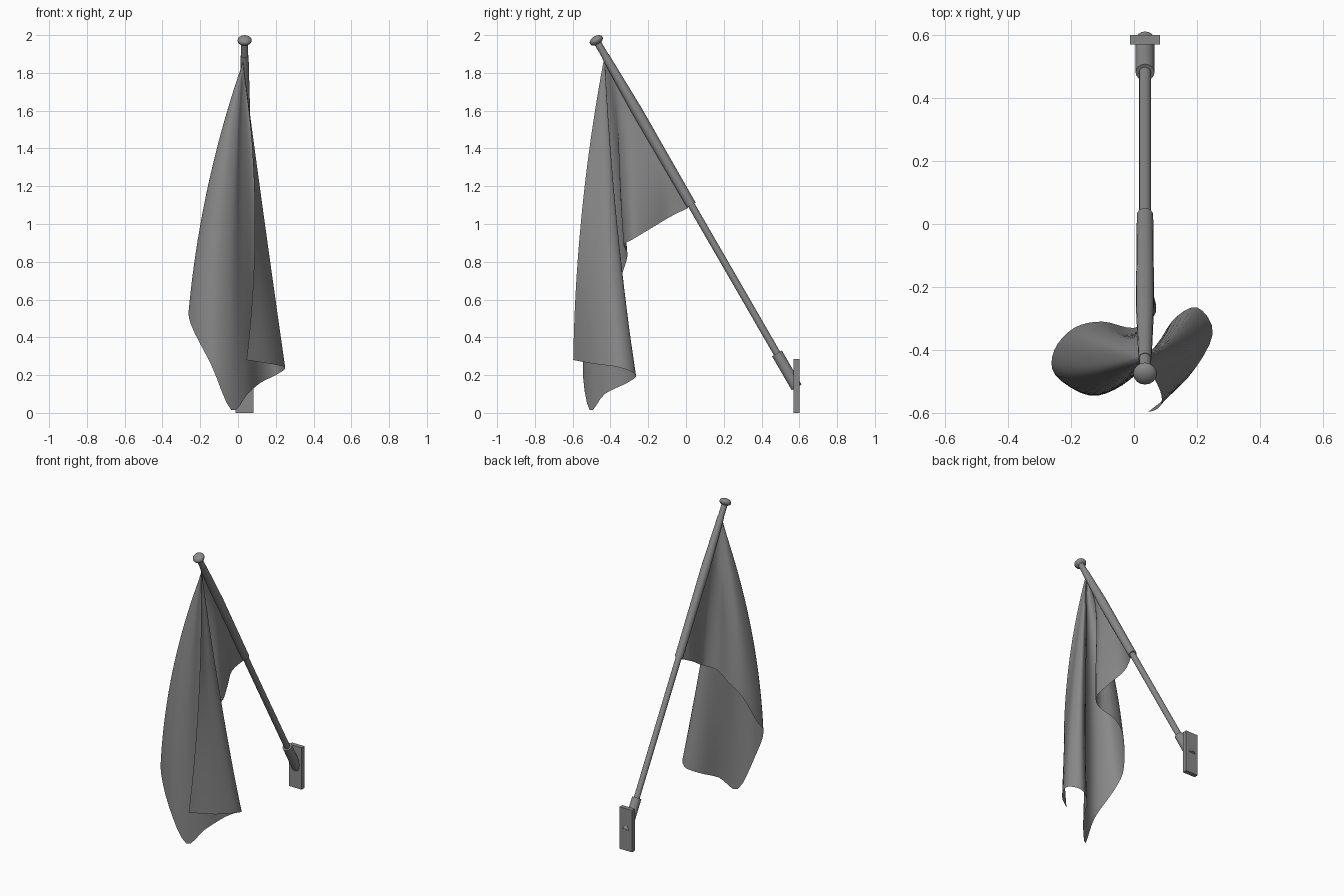
import bpy
import bmesh
import math
from mathutils import Vector

cube = bpy.data.objects.get("Cube")
if cube:
    bpy.data.objects.remove(cube, do_unlink=True)

grey = bpy.data.materials.new("mid_grey")
grey.use_nodes = True
grey.diffuse_color = (0.25, 0.25, 0.25, 1)
grey.node_tree.nodes["Principled BSDF"].inputs["Base Color"].default_value = grey.diffuse_color

POLE_X = 0.035
TOP = Vector((POLE_X, -0.475, 1.972))
AXIS = Vector((0, 0.5, -math.sqrt(0.75)))


def on_pole(z):
    """Point on the pole axis at a height."""
    return TOP + AXIS * ((z - TOP.z) / AXIS.z)


def finish(obj, name, angle=40):
    obj.name = name
    obj.data.name = name
    obj.data.materials.clear()
    obj.data.materials.append(grey)
    bpy.ops.object.select_all(action="DESELECT")
    obj.select_set(True)
    bpy.context.view_layer.objects.active = obj
    bpy.ops.object.shade_smooth_by_angle(angle=math.radians(angle))
    return obj


def rod(name, z_low, z_high, r_low, r_high, sides=16):
    """Tapered cylinder along the pole axis."""
    low, high = on_pole(z_low), on_pole(z_high)
    bpy.ops.mesh.primitive_cone_add(
        vertices=sides, radius1=r_low, radius2=r_high,
        depth=(high - low).length, location=(low + high) / 2,
        rotation=(-AXIS).to_track_quat("Z", "Y").to_euler())
    return finish(bpy.context.object, name)


# Wall plate
bpy.ops.mesh.primitive_cube_add(size=1, location=(POLE_X, 0.585, 0.143))
plate = bpy.context.object
plate.scale = (0.094, 0.03, 0.286)
bpy.ops.object.transform_apply(location=False, rotation=False, scale=True)
finish(plate, "wall_plate")

# Socket, pole and cloth sleeve
rod("pole_socket", 0.135, 0.315, 0.03, 0.03)
rod("pole", 0.25, 1.97, 0.019, 0.019)
rod("flag_sleeve_lower", 1.1, 1.6, 0.026, 0.029)
rod("flag_sleeve_upper", 1.6, 1.89, 0.029, 0.021)

# Flattened knob at the tip
bpy.ops.mesh.primitive_uv_sphere_add(segments=16, ring_count=10, radius=0.038, location=TOP)
knob = bpy.context.object
knob.scale.z = 0.62
knob.rotation_euler = (-AXIS).to_track_quat("Z", "Y").to_euler()
finish(knob, "pole_knob")

# Hanging flag: each rail is (position along the hoist, middle x y, hem x y z)
RAILS = [
    (0.00, 0.088, -0.55, 0.045, -0.597, 0.28),
    (0.00, 0.11, -0.49, 0.17, -0.49, 0.26),
    (0.00, 0.135, -0.42, 0.25, -0.35, 0.24),
    (0.01, 0.12, -0.37, 0.2, -0.265, 0.2),
    (0.01, 0.08, -0.38, 0.12, -0.31, 0.16),
    (0.01, 0.02, -0.44, 0.05, -0.43, 0.1),
    (0.01, -0.03, -0.5, -0.035, -0.51, 0.015),
    (0.01, -0.1, -0.52, -0.14, -0.545, 0.25),
    (0.02, -0.155, -0.48, -0.25, -0.48, 0.47),
    (0.02, -0.155, -0.42, -0.253, -0.4, 0.58),
    (0.04, -0.12, -0.37, -0.19, -0.33, 0.76),
    (0.1, -0.06, -0.35, -0.1, -0.31, 0.84),
    (0.2, 0.0, -0.35, 0.0, -0.33, 0.89),
    (0.35, 0.055, -0.29, 0.07, -0.28, 0.92),
    (0.58, 0.045, -0.18, 0.045, -0.18, 0.98),
    (0.8, 0.02, -0.08, 0.01, -0.08, 1.04),
    (1.0, 0.035, 0.01, 0.035, 0.012, 1.085),
]
HOIST_TOP = Vector((0.025, -0.435, 1.87))
HOIST_END = Vector((POLE_X, 0.015, 1.1))
DROP_STEPS, FOLD_STEPS = 18, 4


def rail_points(rail):
    """Parabola through the hoist, middle and hem points."""
    s, mx, my, ex, ey, ez = rail
    start = HOIST_TOP.lerp(HOIST_END, s)
    end = Vector((ex, ey, ez))
    mid = Vector((mx, my, (start.z + ez) / 2))
    points = []
    for i in range(DROP_STEPS + 1):
        t = i / DROP_STEPS
        points.append(start * (1 - t) * (1 - 2 * t) + mid * 4 * t * (1 - t) + end * t * (2 * t - 1))
    return points


def spline(a, b, c, d, t):
    """Catmull-Rom step between b and c."""
    return b + (c - a) * t / 2 + (a * 2 - b * 5 + c * 4 - d) * t**2 / 2 + (b * 3 - a - c * 3 + d) * t**3 / 2


rails = [rail_points(r) for r in RAILS]
last = len(rails) - 1
columns = []
for k in range(last):
    quad = [rails[min(max(k + j, 0), last)] for j in (-1, 0, 1, 2)]
    for i in range(FOLD_STEPS):
        columns.append([spline(*row, i / FOLD_STEPS) for row in zip(*quad)])
columns.append(rails[last])

bm = bmesh.new()
grid = [[bm.verts.new(p) for p in col] for col in columns]
for left, right in zip(grid, grid[1:]):
    for i in range(DROP_STEPS):
        bm.faces.new((left[i], left[i + 1], right[i + 1], right[i]))
bmesh.ops.remove_doubles(bm, verts=bm.verts, dist=0.0005)
mesh = bpy.data.meshes.new("flag_cloth")
bm.to_mesh(mesh)
bm.free()
flag = bpy.data.objects.new("flag_cloth", mesh)
bpy.context.collection.objects.link(flag)
finish(flag, "flag_cloth", 60)
